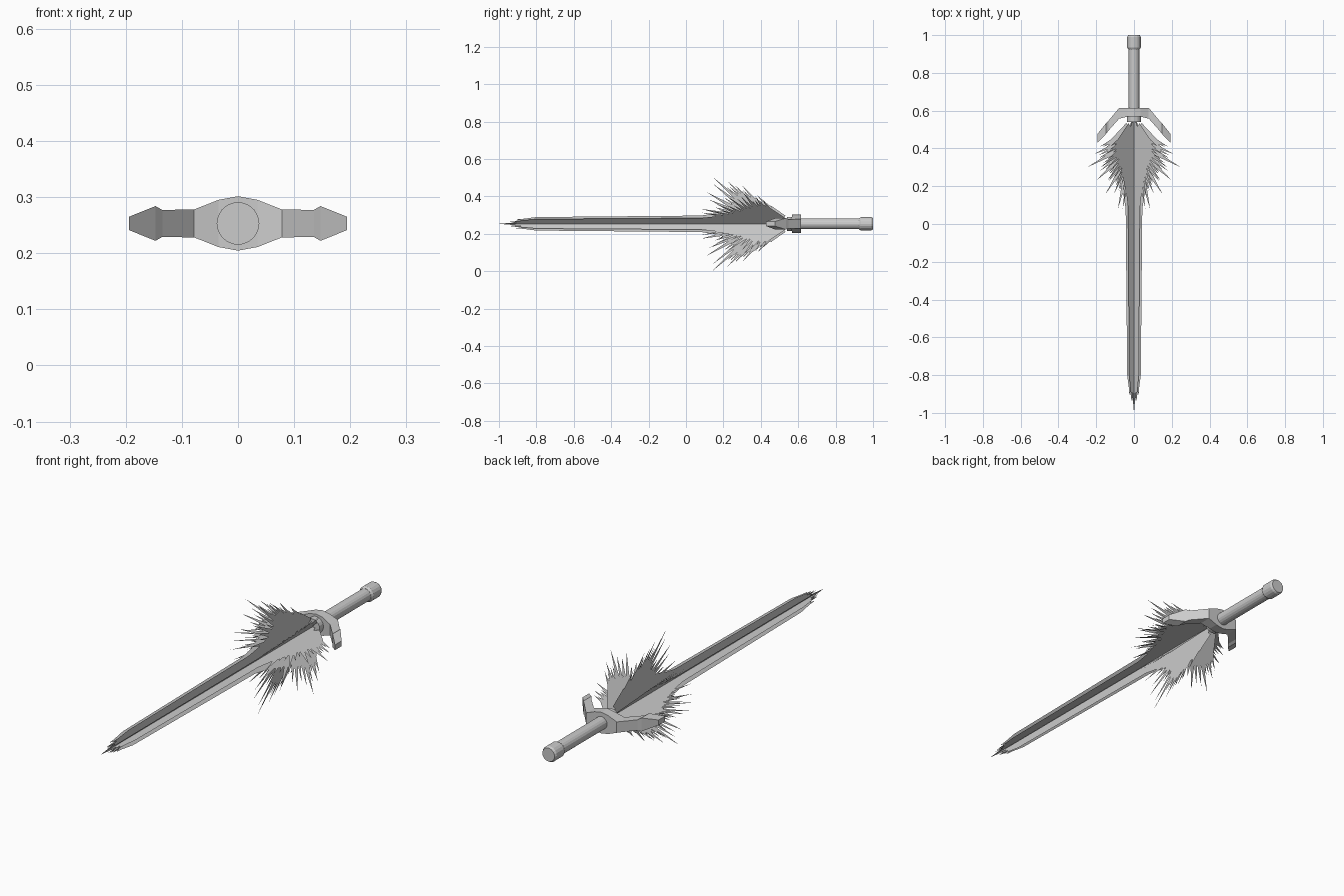
import bpy, bmesh, math, random
from mathutils import Matrix, Vector

if "Cube" in bpy.data.objects:
    bpy.data.objects.remove(bpy.data.objects["Cube"])

random.seed(7)
ZC = 0.253  # height of the sword's axis


def finish(name, bm):
    mesh = bpy.data.meshes.new(name)
    bm.to_mesh(mesh)
    bm.free()
    ob = bpy.data.objects.new(name, mesh)
    bpy.context.collection.objects.link(ob)
    ob.location.z = ZC
    return ob


def lathe(name, profile, sides=18):
    """Closed turned solid around the y axis from (y, radius) points."""
    bm = bmesh.new()
    rings = []
    for y, r in profile:
        rings.append([bm.verts.new((r * math.cos(2 * math.pi * i / sides), y,
                                    r * math.sin(2 * math.pi * i / sides)))
                      for i in range(sides)])
    for a, b in zip(rings, rings[1:]):
        for i in range(sides):
            j = (i + 1) % sides
            bm.faces.new((a[i], a[j], b[j], b[i]))
    bm.faces.new(rings[0])
    bm.faces.new(rings[-1])
    bmesh.ops.recalc_face_normals(bm, faces=bm.faces)
    return finish(name, bm)


def sample(curve, t):
    """Point at fraction t along a polyline."""
    f = t * (len(curve) - 1)
    i = min(int(f), len(curve) - 2)
    return Vector(curve[i]).lerp(Vector(curve[i + 1]), f - i)


# Hilt: grip, pommel and collar
lathe("grip", [(0.60, 0.029), (0.93, 0.029)])
lathe("pommel", [(0.925, 0.030), (0.935, 0.036), (0.99, 0.036), (1.0, 0.031)])
lathe("collar", [(0.54, 0.038), (0.58, 0.038)])

# Crossguard: rectangular sections (x, y front, y back, half height), mirrored
half = [(0, 0.568, 0.615, 0.0485), (0.035, 0.568, 0.615, 0.042),
        (0.078, 0.558, 0.615, 0.025), (0.135, 0.494, 0.547, 0.024),
        (0.147, 0.478, 0.535, 0.031), (0.194, 0.428, 0.476, 0.012)]
sections = [(-x, a, b, h) for x, a, b, h in half[:0:-1]] + half
bm = bmesh.new()
rings = [[bm.verts.new(p) for p in ((x, a, -h), (x, b, -h), (x, b, h), (x, a, h))]
         for x, a, b, h in sections]
for r, s in zip(rings, rings[1:]):
    for i in range(4):
        j = (i + 1) % 4
        bm.faces.new((r[i], r[j], s[j], s[i]))
bm.faces.new(rings[0])
bm.faces.new(rings[-1])
bmesh.ops.recalc_face_normals(bm, faces=bm.faces)
finish("crossguard", bm)

# Blade: four thin flame sheets crossing on the axis
BODY = [(0.545, 0.012), (0.45, 0.055), (0.35, 0.09), (0.24, 0.08), (0.15, 0.055),
        (0.08, 0.044), (-0.80, 0.036), (-0.87, 0.027)]
FLAT_TIPS = [(0.45, 0.12), (0.41, 0.18), (0.37, 0.21), (0.30, 0.248),
             (0.23, 0.20), (0.16, 0.15), (0.08, 0.085)]
UPRIGHT_TIPS = [(0.45, 0.10), (0.38, 0.155), (0.30, 0.205), (0.22, 0.23),
                (0.14, 0.253), (0.11, 0.17), (0.08, 0.08)]


def flame_sheet(name, angle, tips, count=19):
    bm = bmesh.new()

    def face(points):
        bm.faces.new([bm.verts.new((r, y, 0)) for y, r in points])

    # Solid body, both halves
    for (y0, r0), (y1, r1) in zip(BODY, BODY[1:]):
        for s in (1, -1):
            face([(y0, 0), (y0, s * r0), (y1, s * r1), (y1, 0)])
    # Swept flame spikes, long and short alternating
    for i in range(count):
        t = i / (count - 1)
        ty, tr = sample(tips, t)
        k = 1.0 if i % 3 == 0 else random.uniform(0.65, 0.95)
        root = Vector((0.52 - 0.2 * t, 0.03))
        tip = root.lerp(Vector((ty, tr)), k)
        d = (tip - root).normalized()
        n = Vector((-d.y, d.x)) * 0.018
        for s in (1, -1):
            face([(p.x, s * p.y) for p in (root + n, root - n, tip)])
    # Forked point
    face([(-0.87, -0.011), (-0.87, 0.011), (-1.0, 0)])
    for s in (1, -1):
        face([(-0.87, s * 0.007), (-0.87, s * 0.018), (-0.945, s * 0.014)])
        face([(-0.87, s * 0.016), (-0.87, s * 0.027), (-0.91, s * 0.024)])
    bmesh.ops.transform(bm, matrix=Matrix.Rotation(math.radians(angle), 4, 'Y'),
                        verts=bm.verts)
    finish(name, bm)


flame_sheet("flame_blade_flat", 0, FLAT_TIPS)
flame_sheet("flame_blade_upright", 90, UPRIGHT_TIPS)
flame_sheet("flame_blade_left", 45, FLAT_TIPS)
flame_sheet("flame_blade_right", -45, FLAT_TIPS)
